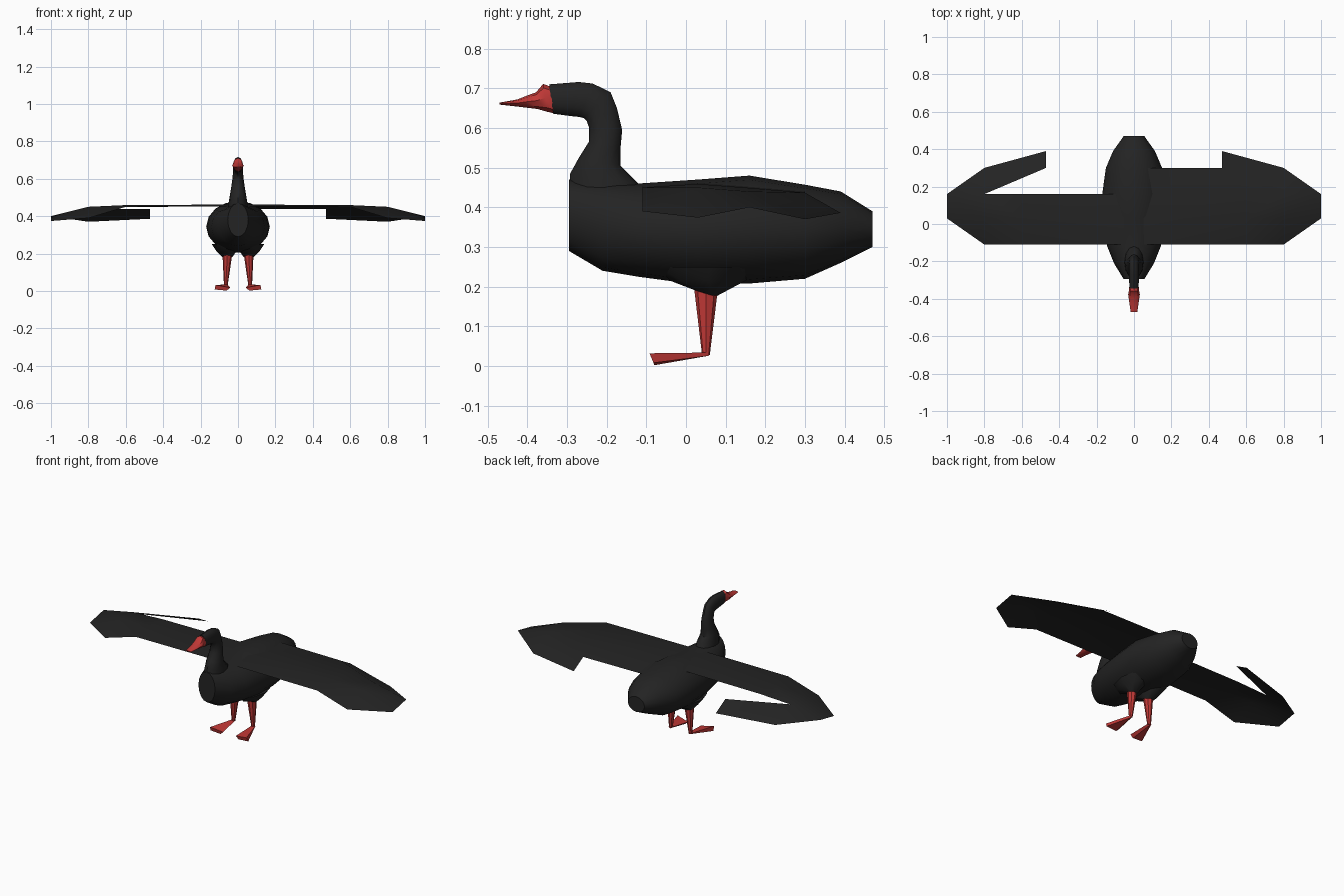
import bpy, math

if "Cube" in bpy.data.objects:
    bpy.data.objects.remove(bpy.data.objects["Cube"])


def material(name, rgb):
    m = bpy.data.materials.new(name)
    m.diffuse_color = (*rgb, 1)
    m.use_nodes = True
    m.node_tree.nodes["Principled BSDF"].inputs["Base Color"].default_value = m.diffuse_color
    return m


BLACK = material("black_feathers", (0.017, 0.017, 0.017))
RED = material("red_skin", (0.53, 0.04, 0.037))


def add_object(name, verts, faces, mat, angle=40):
    me = bpy.data.meshes.new(name)
    me.from_pydata(verts, [], faces)
    me.materials.append(mat)
    ob = bpy.data.objects.new(name, me)
    bpy.context.collection.objects.link(ob)
    bpy.ops.object.select_all(action='DESELECT')
    ob.select_set(True)
    bpy.context.view_layer.objects.active = ob
    bpy.ops.object.mode_set(mode='EDIT')
    bpy.ops.mesh.select_all(action='SELECT')
    bpy.ops.mesh.normals_make_consistent(inside=False)
    bpy.ops.object.mode_set(mode='OBJECT')
    bpy.ops.object.shade_smooth_by_angle(angle=math.radians(angle))
    return ob


def loft(name, rings, mat, sides=12, angle=40):
    """Each ring: (y, z) of one edge, (y, z) of the opposite edge, half width, centre x."""
    verts, faces = [], []
    for ya, za, yb, zb, hw, cx in rings:
        for i in range(sides):
            a = 2 * math.pi * i / sides
            c, s = math.cos(a), math.sin(a)
            verts.append((cx + s * hw,
                          (ya + yb) / 2 + c * (ya - yb) / 2,
                          (za + zb) / 2 + c * (za - zb) / 2))
    for r in range(len(rings) - 1):
        for i in range(sides):
            j = (i + 1) % sides
            faces.append((r * sides + i, r * sides + j,
                          (r + 1) * sides + j, (r + 1) * sides + i))
    faces.append(tuple(range(sides)))
    faces.append(tuple(range((len(rings) - 1) * sides, len(rings) * sides)))
    return add_object(name, verts, faces, mat, angle)


# Body: y, top z, bottom z, half width
body = [(-.295, .47, .29, .055), (-.21, .465, .24, .107), (-.12, .46, .225, .143),
        (.03, .47, .205, .165), (.16, .48, .208, .17), (.30, .457, .22, .15),
        (.39, .44, .26, .112), (.47, .39, .30, .055)]
loft("body", [(y, t, y, b, w, 0) for y, t, b, w in body], BLACK, 16)

# Neck and head: front edge, back edge, half width
neck = [(-.294, .31, -.09, .36, .055), (-.292, .485, -.12, .46, .05),
        (-.27, .525, -.165, .505, .043), (-.245, .565, -.165, .55, .036),
        (-.244, .60, -.161, .595, .030), (-.25, .617, -.174, .65, .027),
        (-.257, .625, -.19, .69, .026), (-.27, .628, -.235, .712, .026),
        (-.29, .630, -.27, .716, .026), (-.335, .636, -.345, .71, .025)]
loft("neck_and_head", [(*n, 0) for n in neck], BLACK)

# Beak with a raised knob at its base
beak = [(-.333, .637, -.343, .705, .026), (-.35, .641, -.36, .711, .027),
        (-.375, .648, -.378, .69, .031), (-.40, .651, -.40, .682, .028),
        (-.425, .654, -.425, .672, .024), (-.47, .659, -.47, .664, .018)]
loft("beak", [(*b, 0) for b in beak], RED, 8)

# Wings: thin sheets; the left one lacks the inner rear panel
WING = [(.05, -.11, .452), (.05, .03, .462), (.05, .16, .452), (.05, .30, .44),
        (.6, -.11, .45), (.6, .03, .459), (.6, .16, .449),
        (.8, -.11, .39), (.8, .03, .45), (.8, .16, .44), (.8, .30, .37),
        (1, .03, .374), (1, .16, .40), (.47, .30, .437), (.47, .39, .386)]
PANELS = [(0, 4, 5, 1), (1, 5, 6, 2), (4, 7, 8, 5), (5, 8, 9, 6),
          (7, 11, 8), (8, 11, 12, 9), (9, 12, 10), (9, 10, 14, 13)]
for side, sx, extra in (("right", 1, [(2, 6, 13, 3), (6, 9, 13)]), ("left", -1, [])):
    add_object(side + "_wing", [(sx * x, y, z) for x, y, z in WING],
               PANELS + extra, BLACK, 30)

for side, sx in (("right", 1), ("left", -1)):
    # Feathered thigh
    loft(side + "_thigh", [(-.07, .25, .19, .25, .075, sx * .065),
                           (-.04, .215, .15, .215, .055, sx * .062),
                           (.025, .19, .075, .175, .028, sx * .057)], BLACK, 8)
    # Tapered leg
    loft(side + "_leg", [(.02, .20, .08, .19, .026, sx * .057),
                         (.04, .032, .06, .028, .010, sx * .065)], RED, 8)
    # Webbed foot: a wedge spreading forward from the heel
    foot = [(.056, .058, .034), (.075, .058, .034), (.065, .058, .026),
            (.042, -.08, .018), (.12, -.092, .032), (.125, -.082, .008),
            (.06, -.08, .002)]
    add_object(side + "_foot", [(sx * x, y, z) for x, y, z in foot],
               [(0, 1, 4, 3), (1, 2, 5, 4), (2, 0, 3, 6), (2, 6, 5),
                (0, 2, 1), (3, 4, 5, 6)], RED, 20)
